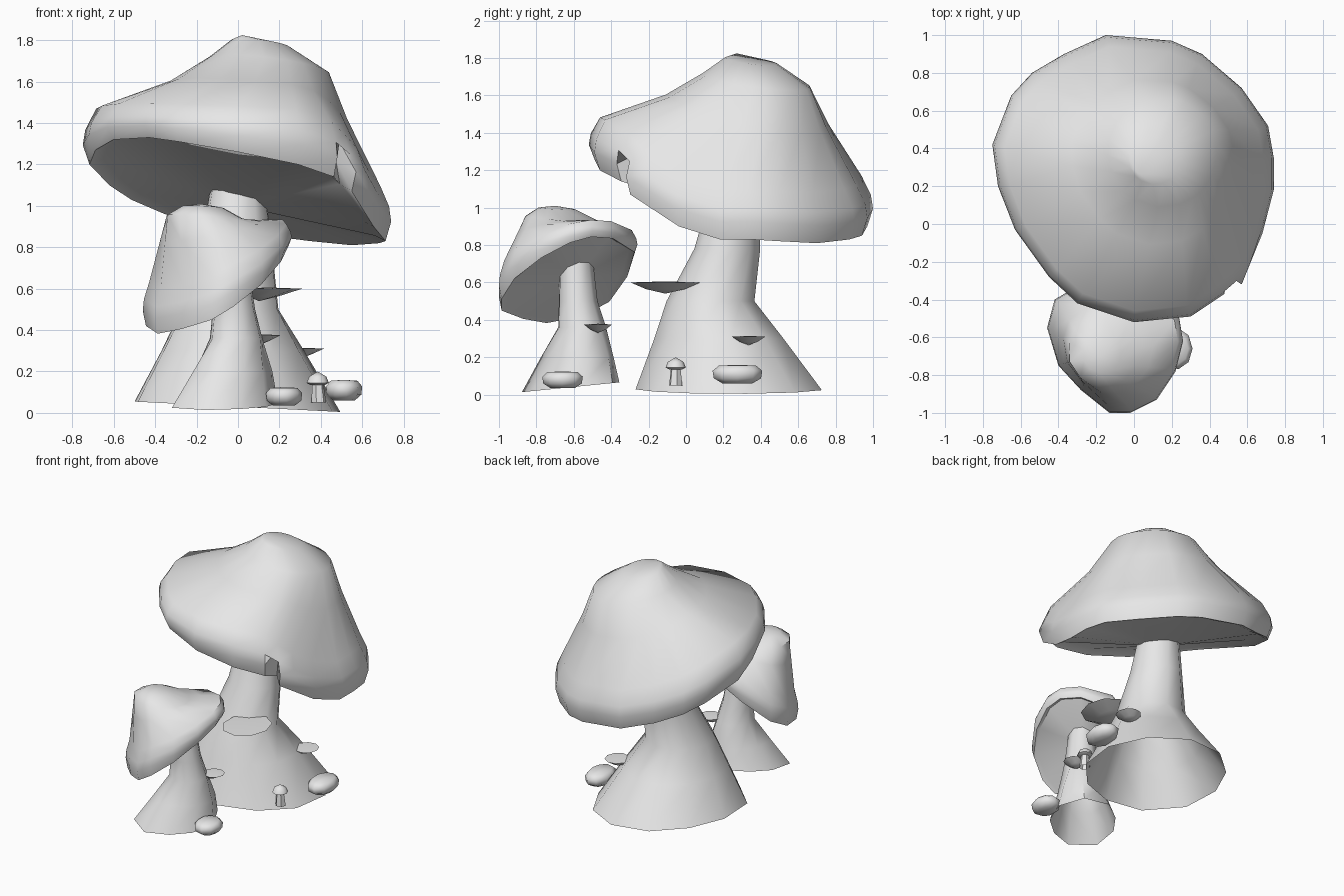
import bpy, bmesh, math
from mathutils import Vector

if "Cube" in bpy.data.objects:
    bpy.data.objects.remove(bpy.data.objects["Cube"])

grey = bpy.data.materials.new("pale grey")
grey.diffuse_color = (0.8, 0.8, 0.8, 1)
grey.use_nodes = True
grey.node_tree.nodes["Principled BSDF"].inputs["Base Color"].default_value = grey.diffuse_color


def loft(name, rings, start=None, end=None, angle=45, hollow=False):
    """Skin a stack of equal-length rings, closed by a point or a flat face."""
    bm = bmesh.new()
    rows = [[bm.verts.new(p) for p in ring] for ring in rings]
    n = len(rows[0])
    for a, b in zip(rows, rows[1:]):
        for i in range(n):
            j = (i + 1) % n
            bm.faces.new((a[i], a[j], b[j], b[i]))
    if not hollow:
        for row, tip in ((rows[0], start), (rows[-1], end)):
            if tip is None:
                bm.faces.new(row)
            else:
                v = bm.verts.new(tip)
                for i in range(n):
                    bm.faces.new((row[i], row[(i + 1) % n], v))
    bmesh.ops.recalc_face_normals(bm, faces=bm.faces)
    me = bpy.data.meshes.new(name)
    bm.to_mesh(me)
    bm.free()
    me.materials.append(grey)
    ob = bpy.data.objects.new(name, me)
    bpy.context.collection.objects.link(ob)
    bpy.ops.object.select_all(action='DESELECT')
    ob.select_set(True)
    bpy.context.view_layer.objects.active = ob
    bpy.ops.object.shade_smooth_by_angle(angle=math.radians(angle))
    return ob


def cap(name, lip, crown, crown_r, tilt, top, top_r, apex, under, rise, thin, dip, notch=None):
    """Mushroom cap: lip is the lower rim, crown and top are upper rings.
    The wall is 'rise' tall and gets lower where the lip is above thin[0]."""
    pts = [Vector(p) for p in lip]
    mid = sum(pts, Vector()) / len(pts)
    crown, top = Vector(crown), Vector(top)
    body = [p.copy() for p in pts]          # rim with the notch healed
    if notch is not None:
        a, b = pts[notch - 1], pts[notch + 2]
        body[notch] = a.lerp(b, .25) + Vector((.02, -.02, 0))
        body[notch + 1] = a.lerp(b, .55) + Vector((.03, -.03, 0))

    def scaled(src, s, k):
        out = []
        for p in src:
            h = rise - thin[1] * max(0, p.z - thin[0])
            out.append(Vector((mid.x + (p.x - mid.x) * s, mid.y + (p.y - mid.y) * s,
                               p.z + h * k)))
        return out

    def disc(c, r):
        out = []
        for p in body:
            a = math.atan2(p.y - mid.y, p.x - mid.x)
            dx, dy = r * math.cos(a), r * math.sin(a)
            out.append(c + Vector((dx, dy, tilt * (dx + dy))))
        return out

    shoulder = scaled(body, 0.92, 1)
    upper = disc(crown, crown_r)
    blend = [u.lerp(s, 0.36) - Vector((0, 0, dip)) for u, s in zip(upper, shoulder)]
    rings = [scaled(body, 0.88, .1), scaled(pts, 0.96, 0), scaled(pts, 1, .35),
             scaled(body, 0.985, .62), shoulder, blend, upper, disc(top, top_r)]
    return loft(name, rings, under, apex, 50)


def stem(name, levels, sides, slope=(0, 0), stretch=0, turn=0.2, wobble=0.025):
    """Tapering hollow trunk through (x, y, z, radius); only the foot slopes
    and is stretched along the diagonal."""
    rings = []
    for k, (x, y, z, r) in enumerate(levels):
        ring = []
        for i in range(sides):
            a = turn + i * math.tau / sides
            e = stretch * math.sin(2 * a) if k < 2 else 0
            q = r * (1 + wobble * math.cos(3 * a + 1) + e)
            dx, dy = q * math.cos(a), q * math.sin(a)
            dz = slope[0] * dx + slope[1] * dy if k == 0 else 0
            ring.append((x + dx, y + dy, z + dz))
        rings.append(ring)
    return loft(name, rings, angle=50, hollow=True)


def oval(x, y, z, rx, ry, n=9):
    return [(x + rx * math.cos(i * math.tau / n), y + ry * math.sin(i * math.tau / n), z)
            for i in range(n)]


def shelf(name, x, y, z, rx, ry, depth):
    """Flat-topped bracket with a shallow cone beneath."""
    loft(name, [oval(x - rx * 0.2, y, z - depth * 0.6, rx * 0.5, ry * 0.55),
                oval(x, y, z, rx, ry)],
         (x - rx * 0.3, y, z - depth), (x, y, z + depth * 0.1), 30)


def pebble(name, x, y, z, rx, ry, rz):
    loft(name, [oval(x, y, z + rz * h, rx * s, ry * s)
                for h, s in ((-1, .6), (-.45, .95), (.35, 1), (.9, .75))],
         None, (x, y, z + rz), 60)


# Large cap with a short split at the front right of its rim
cap("large_cap",
    [(.74, .35, .83), (.71, .52, .82), (.57, .72, .81), (.36, .9, .83), (.2, .97, .85),
     (-.15, 1, .9), (-.37, .9, .96), (-.54, .8, 1.03), (-.65, .68, 1.1), (-.75, .42, 1.2),
     (-.72, .2, 1.27), (-.63, -.03, 1.32), (-.45, -.28, 1.33), (-.3, -.42, 1.31),
     (0, -.52, 1.26), (.3, -.49, 1.2), (.48, -.37, 1.14), (.49, -.22, 1.22),
     (.57, -.32, 1.07), (.68, -.05, .9), (.74, .18, .83)],
    (.15, .38, 1.68), .29, -.13, (.11, .35, 1.785), .14, (.02, .27, 1.825),
    (0, .26, 1.0), .27, (1.2, .8), .03, notch=17)

# Small cap, its rim leaning down to the left
rim = [(-.46, -.55), (-.42, -.4), (-.25, -.3), (-.05, -.26), (.15, -.38), (.24, -.5),
       (.26, -.62), (.22, -.78), (.12, -.93), (-.02, -1), (-.13, -1), (-.28, -.88), (-.4, -.75)]
cap("small_cap", [(x, y, .6 + .58 * (x + .1) + .36 * (y + .63)) for x, y in rim],
    (-.16, -.67, .945), .19, -.05, (-.17, -.69, .995), .1, (-.18, -.7, 1.01),
    (-.05, -.59, .62), .21, (.5, .35), .0)

# Flared stems, open at the foot
stem("large_stem", [(-.01, .22, .03, .505), (-.03, .17, .3, .35),
                    (-.04, .13, .5, .24), (-.01, .22, .78, .18),
                    (0, .27, 1.12, .13)], 11, (-.05, 0), .05)
stem("small_stem", [(-.07, -.615, .04, .255), (-.03, -.58, .2, .19),
                    (-.01, -.56, .36, .13), (-.02, -.58, .5, .105),
                    (-.04, -.59, .72, .09)], 9, (0, .1), .14)

# Bracket fungi on the stems
shelf("large_bracket", .15, -.11, .6, .16, .19, .06)
shelf("small_stem_bracket", .13, -.47, .375, .075, .075, .045)
shelf("side_bracket", .33, .335, .31, .085, .09, .045)

# Stones at the foot
pebble("front_stone", .22, -.66, .08, .09, .11, .045)
pebble("side_stone", .51, .275, .11, .09, .135, .05)

# Tiny sprout mushroom
stem("sprout_stem", [(.39, -.055, .05, .037), (.385, -.055, .16, .025)], 6)
loft("sprout_cap", [oval(.385, -.055, z, r, r, 8)
                    for z, r in ((.135, .035), (.145, .054), (.175, .042))],
     (.385, -.055, .145), (.385, -.055, .2), 60)
